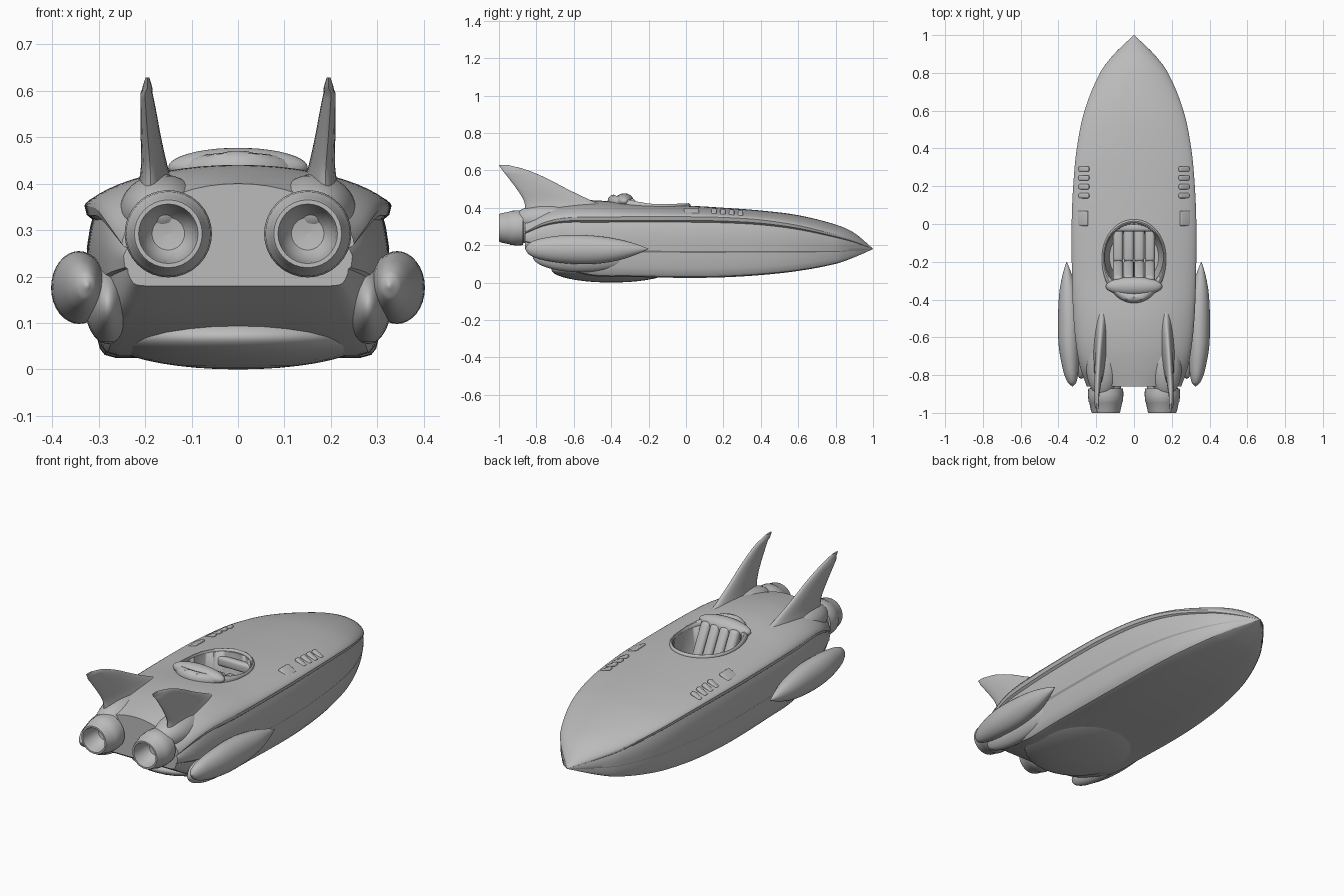
import bpy, bmesh, math
from mathutils import Vector

if "Cube" in bpy.data.objects:
    bpy.data.objects.remove(bpy.data.objects["Cube"], do_unlink=True)

grey = bpy.data.materials.new("plain_grey")
grey.use_nodes = True
grey.diffuse_color = (0.5, 0.5, 0.5, 1)
grey.node_tree.nodes["Principled BSDF"].inputs["Base Color"].default_value = grey.diffuse_color


def finish(name, bm, angle=35):
    """Turn a bmesh into a smooth shaded grey object."""
    bmesh.ops.remove_doubles(bm, verts=bm.verts, dist=1e-5)
    bmesh.ops.recalc_face_normals(bm, faces=bm.faces)
    mesh = bpy.data.meshes.new(name)
    bm.to_mesh(mesh)
    bm.free()
    mesh.materials.append(grey)
    obj = bpy.data.objects.new(name, mesh)
    bpy.context.collection.objects.link(obj)
    select(obj)
    bpy.ops.object.shade_smooth_by_angle(angle=math.radians(angle))
    return obj


def select(obj):
    bpy.ops.object.select_all(action='DESELECT')
    obj.select_set(True)
    bpy.context.view_layer.objects.active = obj


def loft(name, rings, closed=False, angle=35):
    """Skin a list of equal rings; cap the ends unless the rings form a loop."""
    bm = bmesh.new()
    rows = [[bm.verts.new(p) for p in ring] for ring in rings]
    n = len(rows[0])
    pairs = list(zip(rows, rows[1:])) + ([(rows[-1], rows[0])] if closed else [])
    for a, b in pairs:
        for i in range(n):
            j = (i + 1) % n
            bm.faces.new((a[i], a[j], b[j], b[i]))
    if not closed:
        bm.faces.new(rows[0])
        bm.faces.new(rows[-1])
    return finish(name, bm, angle)


def spline(rows, steps):
    """Smoothly interpolate a table of stations."""
    vs = [Vector(r) for r in rows]
    out = []
    for i in range(len(vs) - 1):
        p, q = vs[i], vs[i + 1]
        o, r = vs[max(i - 1, 0)], vs[min(i + 2, len(vs) - 1)]
        h = q[0] - p[0]
        mp = (q - o) * (h / (q[0] - o[0]))
        mq = (r - p) * (h / (r[0] - p[0]))
        for k in range(steps):
            t = k / steps
            out.append(p + mp * (t * (1 - t) ** 2) - mq * (t * t * (1 - t))
                       + (q - p) * (t * t * (3 - 2 * t)))
    return out + [vs[-1]]


def oval(rx, rz, y, x=0, z=0, n=32):
    turn = [2 * math.pi * i / n for i in range(n)]
    return [(x + rx * math.cos(a), y, z + rz * math.sin(a)) for a in turn]


def ball(name, centre, size, rot=0):
    bm = bmesh.new()
    bmesh.ops.create_uvsphere(bm, u_segments=32, v_segments=20, radius=1)
    obj = finish(name, bm)
    obj.location, obj.scale, obj.rotation_euler.x = centre, size, rot
    return obj


def box(name, centre, size, bevel, rot=(0, 0, 0)):
    bm = bmesh.new()
    bmesh.ops.create_cube(bm, size=1)
    bmesh.ops.scale(bm, vec=size, verts=bm.verts)
    bmesh.ops.bevel(bm, geom=bm.edges[:], offset=bevel, segments=4, profile=0.5, affect='EDGES')
    obj = finish(name, bm)
    obj.location, obj.rotation_euler = centre, rot
    return obj


# Hull stations: y, half width, rail height, top, bottom
stations = spline([
    (-.86, .25, .27, .4, .18), (-.76, .285, .32, .42, .12), (-.65, .305, .345, .435, .075),
    (-.5, .32, .35, .44, .035), (-.3, .328, .352, .425, .03), (0, .33, .352, .412, .025),
    (.2, .322, .348, .4, .028), (.4, .303, .335, .385, .04), (.6, .262, .305, .36, .062),
    (.8, .18, .255, .31, .1), (.9, .105, .223, .265, .135), (1, .001, .18, .181, .179)], 6)

# Half section below the side rail: width share, height share
lower = [(.985, .94), (.95, .91), (.965, .85), (.985, .72), (.98, .58), (.972, .44), (.95, .41),
         (.945, .3), (.925, .16), (.9, .06), (.87, .02), (.8, 0), (.4, 0)]


def top_height(x, y):
    s = min(stations, key=lambda r: abs(r[0] - y))
    return s[2] + (s[3] - s[2]) * max(0, 1 - (x / s[1]) ** 2) ** .6


def hull_ring(s):
    y, w, rail, top, low = s
    half = []
    for i in range(1, 13):
        a = math.pi / 2 * i / 12
        half.append((w * math.sin(a), y, rail + (top - rail) * max(0, math.cos(a)) ** 1.2))
    half += [(w * u, y, low + (rail - low) * v) for u, v in lower]
    return [(0, y, top)] + half + [(0, y, low)] + [(-x, q, z) for x, q, z in reversed(half)]


hull = loft("hull", [hull_ring(s) for s in stations], angle=30)


# Cockpit well
def plan_ring(rx, ry, z, n=48):
    return [(x, y - .175, z) for x, y, _ in [(p[0], p[2], 0) for p in oval(rx, ry, 0, n=n)]]


cutter = loft("cockpit_cutter", [plan_ring(.13, .14, .22), plan_ring(.153, .172, .3),
                                 plan_ring(.157, .178, .6)])
cutter.hide_render = True
cut = hull.modifiers.new("cockpit", 'BOOLEAN')
cut.operation, cut.solver, cut.object = 'DIFFERENCE', 'EXACT', cutter
select(hull)
bpy.ops.object.modifier_apply(modifier=cut.name)
bpy.data.objects.remove(cutter, do_unlink=True)

# Cockpit rim, broader and higher toward the tail
rim = []
for i in range(64):
    a = 2 * math.pi * i / 64
    rear = max(0, -math.sin(a)) ** 1.5
    ring = []
    for k in range(12):
        b = 2 * math.pi * k / 12
        out = .012 + (.01 + .022 * rear) * (1 + math.cos(b))
        x, y = (.147 + out * .7) * math.cos(a), (.168 + out) * math.sin(a) - .175
        base = top_height(min(abs(x), .2), y)
        ring.append((x, y, base + (.012 + .025 * rear) * math.sin(b)))
    rim.append(ring)
loft("cockpit_rim", rim, closed=True)

# Ribbed seat with a rolled headrest
for i in range(4):
    x = (i - 1.5) * .056
    box("seat_cushion", (x, -.1, .27), (.054, .2, .06), .018)
    box("seat_back", (x, -.255, .345), (.054, .06, .22), .02, (math.radians(28), 0, 0))
ball("headrest", (0, -.33, .435), (.15, .05, .042))
box("dashboard", (0, -.02, .36), (.2, .04, .05), .015)

# Belly bulge
ball("belly", (0, -.4, .07), (.285, .32, .07))

# Fin stations: height, leading y, trailing y, centre x, half thickness
fin = spline([(.34, -.38, -.86, .19, .05), (.4, -.42, -.86, .188, .036), (.44, -.51, -.868, .189, .027),
              (.5, -.635, -.905, .192, .021), (.56, -.75, -.95, .194, .016),
              (.605, -.86, -.985, .195, .011), (.628, -.95, -1, .195, .004)], 4)
# Engine profile: y, radius
nozzle = [(-.7, .06), (-.84, .078), (-.87, .082), (-.872, .092), (-.9, .094), (-.94, .091),
          (-.945, .087), (-.99, .078), (-1, .073), (-1, .064), (-.985, .06), (-.93, .052),
          (-.91, .035), (-.905, .002)]
# Pod stations: y, half width, half height, centre x, centre z
pod = spline([(-.86, .002, .002, .325, .18), (-.84, .022, .03, .328, .18), (-.78, .04, .055, .334, .179),
              (-.65, .056, .075, .342, .178), (-.5, .06, .076, .342, .175), (-.36, .047, .056, .348, .175),
              (-.26, .022, .026, .354, .178), (-.2, .001, .001, .356, .18)], 5)

for side, label in ((1, "left"), (-1, "right")):
    rings = []
    for z, lead, trail, x, thick in fin:
        ring = []
        for k in range(28):
            a = 2 * math.pi * k / 28
            y = (lead + trail) / 2 + (lead - trail) / 2 * math.cos(a)
            toe = .05 * (y + .86) * (z < .6)
            ring.append((side * (x - toe + thick * math.sin(a)), y, z))
        rings.append(ring)
    loft(label + "_fin", rings, angle=50)
    loft(label + "_engine", [oval(r, r, y, side * .15, .292) for y, r in nozzle])
    loft(label + "_pod", [oval(w, h, y, side * x, z) for y, w, h, x, z in pod], angle=60)
    ball(label + "_pod_fairing", (side * .28, -.56, .14), (.05, .26, .085))
    ball(label + "_engine_fairing", (side * .165, -.74, .34), (.09, .18, .08))

    # Louvres and scoop beside the nose deck
    for i in range(4):
        y = .15 + i * .047
        z = top_height(.265, y)
        box(label + "_louvre", (side * .265, y, z), (.06, .028, .018), .007, (0, side * .5, 0))
    box(label + "_scoop", (side * .27, .03, top_height(.27, .03) - .002), (.06, .08, .016),
        .007, (0, side * .5, 0))
